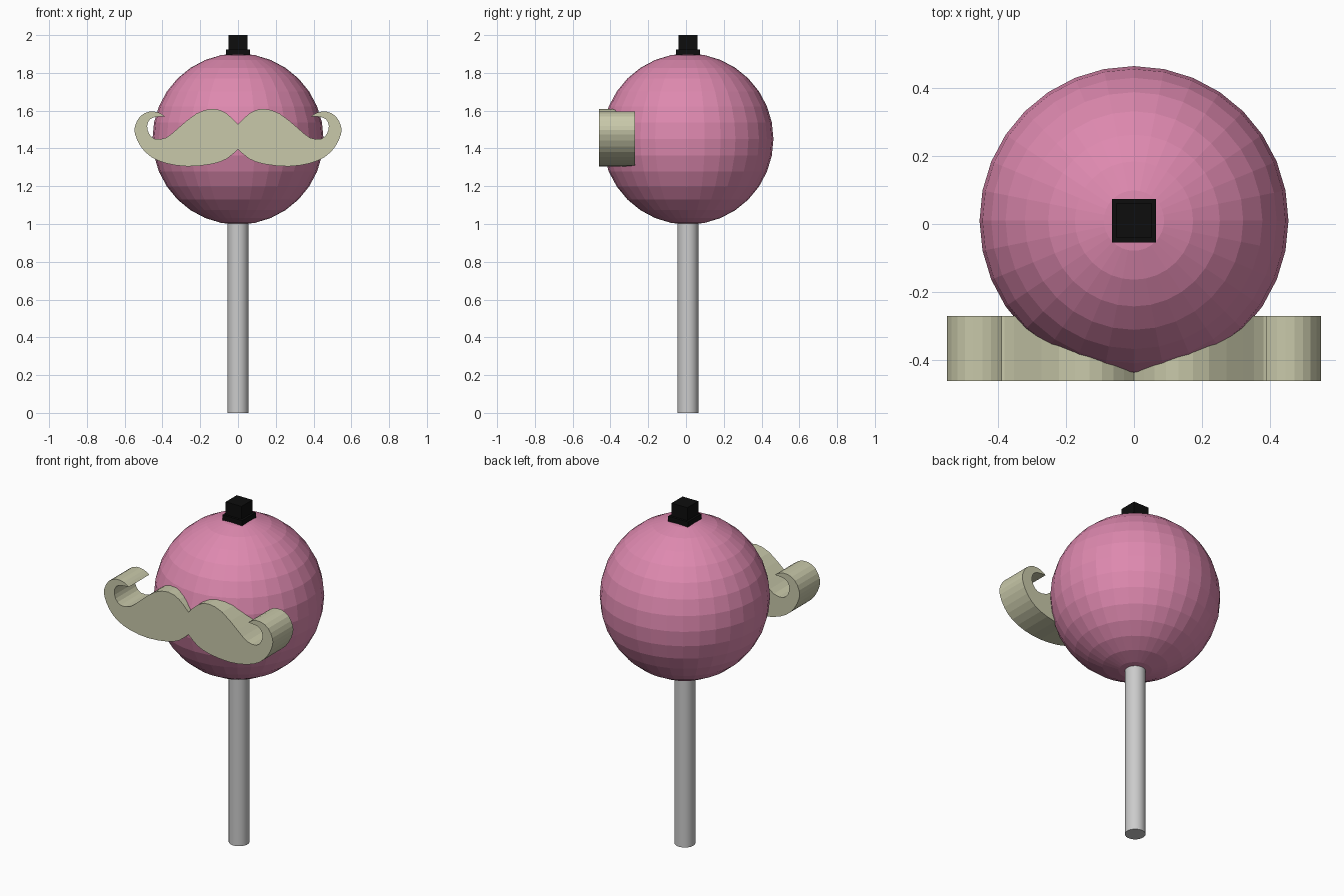
import bpy, bmesh
from mathutils import Vector

if "Cube" in bpy.data.objects:
    bpy.data.objects.remove(bpy.data.objects["Cube"])

CY = 0.01  # centre line of the ball, stick and cap


def paint(obj, name, color):
    mat = bpy.data.materials.new(name)
    mat.diffuse_color = (*color, 1)
    mat.use_nodes = True
    mat.node_tree.nodes["Principled BSDF"].inputs["Base Color"].default_value = mat.diffuse_color
    obj.data.materials.append(mat)


def box(name, half, z0, z1):
    bpy.ops.mesh.primitive_cube_add(size=1, location=(0, CY, (z0 + z1) / 2))
    obj = bpy.context.object
    obj.name = name
    obj.scale = (2 * half, 2 * half, z1 - z0)
    paint(obj, name + "_black", (0.004, 0.004, 0.004))
    return obj


def smooth_path(pts, steps=2):
    """Catmull-Rom curve through the points, with sharp ends."""
    p = [Vector(q) for q in pts]
    p = [2 * p[0] - p[1]] + p + [2 * p[-1] - p[-2]]
    out = []
    for a, b, c, d in zip(p, p[1:], p[2:], p[3:]):
        for i in range(steps):
            t = i / steps
            out.append(0.5 * (2 * b + (c - a) * t + (2 * a - 5 * b + 4 * c - d) * t ** 2
                              + (3 * b - a - 3 * c + d) * t ** 3))
    return out + [p[-2]]


# Stick
bpy.ops.mesh.primitive_cylinder_add(vertices=32, radius=0.055, depth=1.03, location=(0, CY, 0.515))
stick = bpy.context.object
stick.name = "stick"
bpy.ops.object.shade_smooth_by_angle()

# Faceted ball
bpy.ops.mesh.primitive_uv_sphere_add(segments=32, ring_count=16, radius=0.453, location=(0, CY, 1.45))
ball = bpy.context.object
ball.name = "ball"
paint(ball, "pink", (0.73, 0.25, 0.43))

# Stepped cap on top
box("cap_base", 0.064, 1.87, 1.925)
box("cap_top", 0.051, 1.92, 2.0)

# Moustache: right half outline, mirrored and extruded
upper = smooth_path([(0, 1.527), (0.06, 1.585), (0.13, 1.61), (0.22, 1.585), (0.32, 1.505),
                     (0.38, 1.457), (0.44, 1.45), (0.472, 1.48), (0.481, 1.52),
                     (0.467, 1.553), (0.435, 1.567), (0.387, 1.57)])
lower = smooth_path([(0.387, 1.57), (0.42, 1.59), (0.47, 1.595), (0.518, 1.57), (0.545, 1.52),
                     (0.545, 1.475), (0.515, 1.41), (0.46, 1.355), (0.375, 1.32),
                     (0.265, 1.305), (0.14, 1.317), (0.06, 1.345), (0, 1.395)])
half = upper + lower[1:]
outline = half + [Vector((-p.x, p.y)) for p in reversed(half[1:-1])]
bm = bmesh.new()
face = bm.faces.new([bm.verts.new((p.x, -0.46, p.y)) for p in outline])
ext = bmesh.ops.extrude_face_region(bm, geom=[face], use_keep_orig=True)
bmesh.ops.translate(bm, vec=(0, 0.19, 0),
                    verts=[g for g in ext["geom"] if isinstance(g, bmesh.types.BMVert)])
bmesh.ops.recalc_face_normals(bm, faces=bm.faces)
mesh = bpy.data.meshes.new("moustache")
bm.to_mesh(mesh)
bm.free()
moustache = bpy.data.objects.new("moustache", mesh)
bpy.context.collection.objects.link(moustache)
paint(moustache, "cream", (0.58, 0.58, 0.40))
